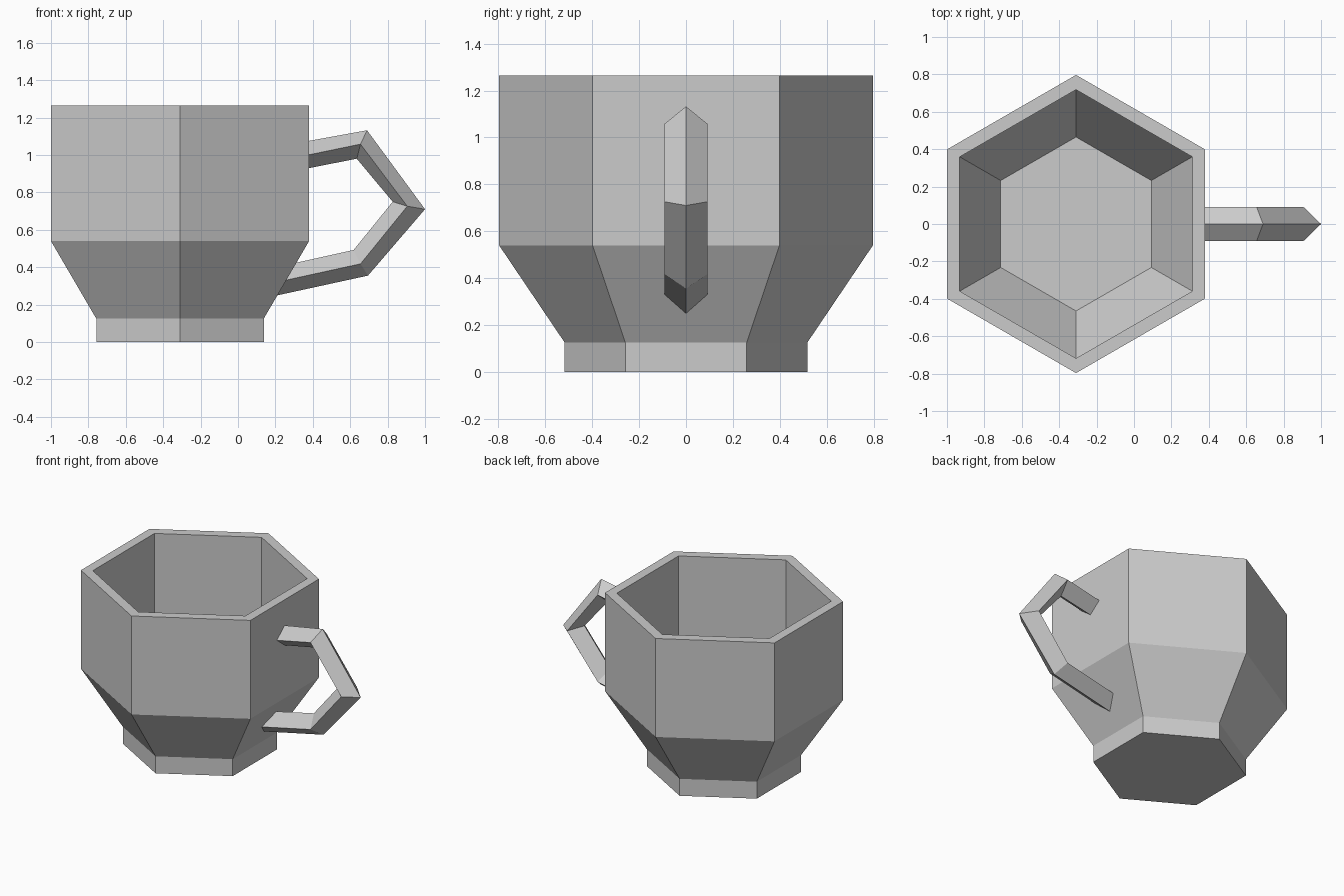
import bpy, bmesh
from math import sin, cos, pi

if "Cube" in bpy.data.objects:
    bpy.data.objects.remove(bpy.data.objects["Cube"])

CX = -0.31  # cup axis


def loft(name, rings, closed_ends=True):
    """Skin a list of equal-sized point rings and cap both ends."""
    bm = bmesh.new()
    vr = [[bm.verts.new(p) for p in ring] for ring in rings]
    n = len(vr[0])
    for a, b in zip(vr, vr[1:]):
        for i in range(n):
            j = (i + 1) % n
            bm.faces.new((a[i], a[j], b[j], b[i]))
    bm.faces.new(vr[0])
    bm.faces.new(vr[-1])
    bmesh.ops.recalc_face_normals(bm, faces=bm.faces)
    mesh = bpy.data.meshes.new(name)
    bm.to_mesh(mesh)
    bm.free()
    obj = bpy.data.objects.new(name, mesh)
    bpy.context.collection.objects.link(obj)
    return obj


def hexagon(r, z):
    return [(CX + r * cos(pi / 6 + k * pi / 3), r * sin(pi / 6 + k * pi / 3), z)
            for k in range(6)]


# Hexagonal cup: foot, flare, wall, rim, then down the inside to the floor
profile = [(0.517, 0), (0.517, 0.125), (0.797, 0.54), (0.797, 1.265),
           (0.718, 1.265), (0.718, 0.56), (0.465, 0.182)]
loft("cup", [hexagon(r, z) for r, z in profile])

# Angular handle with a diamond section: outer ridge, side corners, inner ridge (x, z)
W = 0.092
sections = [((0.35, 1.07), (0.35, 0.995), (0.35, 0.924)),
            ((0.69, 1.132), (0.655, 1.058), (0.635, 0.98)),
            ((1.0, 0.71), (0.905, 0.726), (0.827, 0.75)),
            ((0.695, 0.355), (0.655, 0.418), (0.618, 0.492)),
            ((0.185, 0.244), (0.23, 0.325), (0.28, 0.417))]
loft("handle", [[(o[0], 0, o[1]), (m[0], W, m[1]), (i[0], 0, i[1]), (m[0], -W, m[1])]
                for o, m, i in sections])
